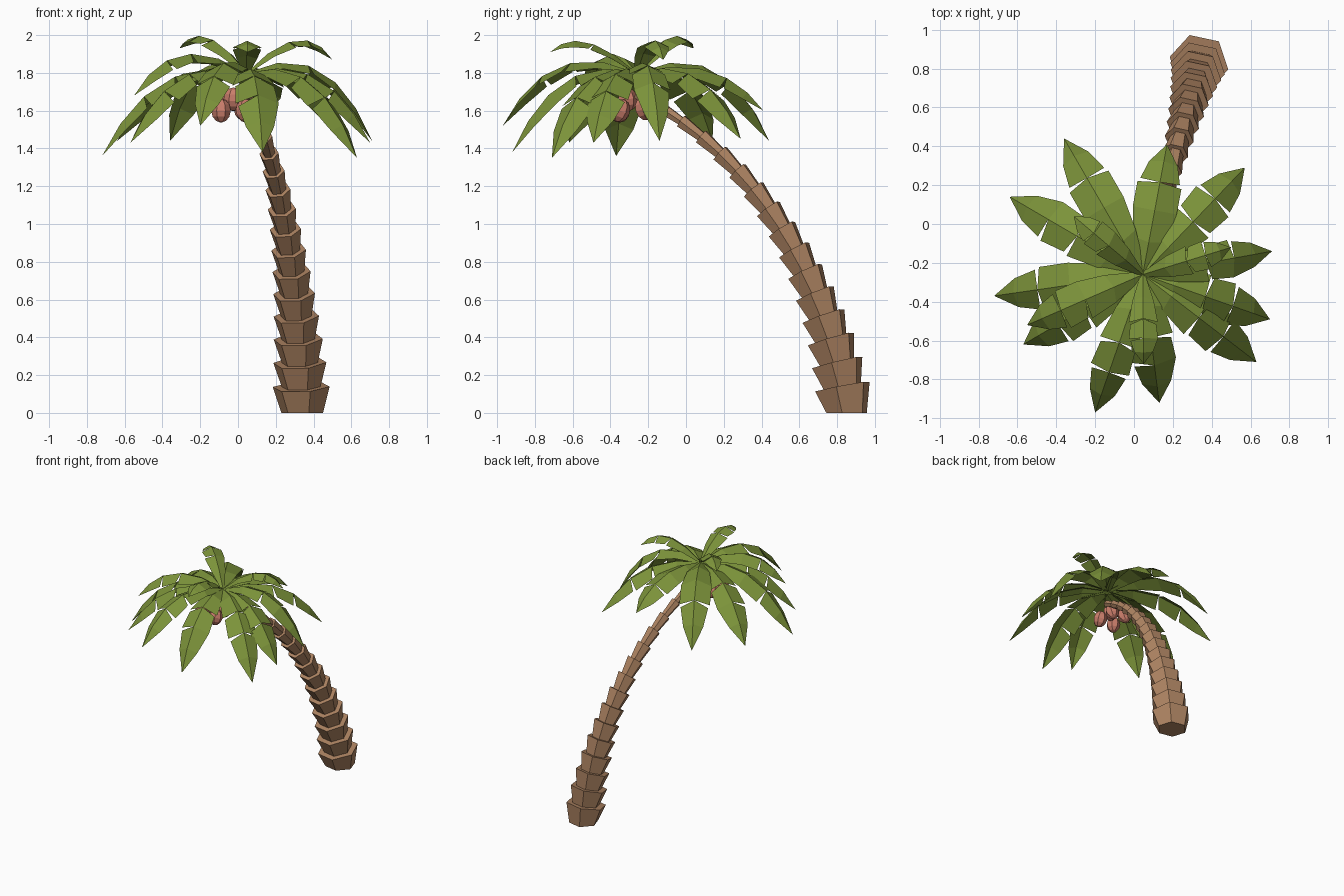
import bpy
import bmesh
import math
import random
from mathutils import Vector, Matrix

random.seed(4)
default_cube = bpy.data.objects.get("Cube")
if default_cube:
    bpy.data.objects.remove(default_cube, do_unlink=True)


def make_material(name, colour):
    material = bpy.data.materials.new(name)
    material.use_nodes = True
    rgba = (*colour, 1)
    material.diffuse_color = rgba
    material.node_tree.nodes["Principled BSDF"].inputs["Base Color"].default_value = rgba
    return material


def finish(bm, name, material):
    mesh = bpy.data.meshes.new(name)
    bm.to_mesh(mesh)
    bm.free()
    mesh.materials.append(material)
    obj = bpy.data.objects.new(name, mesh)
    bpy.context.collection.objects.link(obj)
    return obj


bark = make_material("bark brown", (0.43, 0.235, 0.125))
green = make_material("leaf green", (0.2, 0.29, 0.042))
shell = make_material("coconut pink", (0.6, 0.21, 0.15))

CROWN = Vector((0.045, -0.26, 1.8))


# Trunk: stacked hexagonal cups that flare upwards along a bent path
def trunk_point(t):
    a, b = Vector((0.34, 0.85, 0)), Vector((0.32, 0.77, 0.6))
    c, d = Vector((0.24, 0.46, 1.31)), CROWN - Vector((0, 0, 0.11))
    u = 1 - t
    return a * u**3 + b * 3 * t * u**2 + c * 3 * t**2 * u + d * t**3


def trunk_ring(bm, t, radius):
    tangent = trunk_point(t + 0.01) - trunk_point(t - 0.01)
    if t == 0:
        tangent = Vector((0, 0, 1))
    turn = Vector((0, 0, 1)).rotation_difference(tangent)
    ring = []
    for k in range(6):
        angle = math.radians(60 * k - 12)
        offset = Vector((math.cos(angle), math.sin(angle), 0)) * radius
        ring.append(bm.verts.new(trunk_point(t) + turn @ offset))
    return ring


def build_trunk(segments=16):
    bm = bmesh.new()
    rings = []
    for i in range(segments):
        low, high = (i / segments) ** 0.93, ((i + 1) / segments) ** 0.93
        radius = 0.03 + 0.135 * (1 - (i + 1) / segments) ** 1.3
        rings.append(trunk_ring(bm, low, radius * 0.73))
        rings.append(trunk_ring(bm, high, radius))
    for lower, upper in zip(rings, rings[1:]):
        for k in range(6):
            n = (k + 1) % 6
            bm.faces.new((lower[k], lower[n], upper[n], upper[k]))
    bm.faces.new(rings[0][::-1])
    bm.faces.new(rings[-1])
    finish(bm, "trunk", bark)


# Leaves: folded strips along an arch, with small notches torn into the edges
STATIONS = (0, 0.2, 0.42, 0.64, 0.83, 1)
WIDTHS = (0.02, 0.085, 0.115, 0.115, 0.075, 0)


def build_leaf(name, tip, lift, scale):
    tip = Vector(tip)
    control = CROWN.lerp(tip, 0.65)
    control.z = lift
    side = (tip - CROWN).cross(Vector((0, 0, 1))).normalized()

    def rib(t):
        return CROWN * (1 - t)**2 + control * 2 * t * (1 - t) + tip * t**2

    def edge(t, width, sign):
        normal = side.cross(rib(t + 0.01) - rib(t - 0.01)).normalized()
        return rib(t) + (side * sign - normal * 0.45) * width * scale

    bm = bmesh.new()
    spine = [bm.verts.new(rib(t)) for t in STATIONS]
    for sign in (-1, 1):
        notches = random.sample((2, 3), random.randint(1, 2))
        start = bm.verts.new(edge(0, WIDTHS[0], sign))
        for i in range(len(STATIONS) - 1):
            last = i + 2 == len(STATIONS)
            if last:
                corners = [spine[i], start, spine[i + 1]]
            else:
                t, width = STATIONS[i + 1], WIDTHS[i + 1]
                end = bm.verts.new(edge(t + 0.015, width, sign))
                corners = [spine[i], start, end, spine[i + 1]]
                start = end
                if i + 1 in notches:
                    start = bm.verts.new(edge(t + 0.045, width * 0.9, sign))
            bm.faces.new(corners if sign > 0 else corners[::-1])
    finish(bm, name, green)


HIGH, MIDDLE, LOW = 2.11, 2.01, 1.92
leaves = {
    "back_right_leaf": ((-0.36, 0.44, 1.44), MIDDLE, 1),
    "right_back_leaf": ((-0.64, 0.14, 1.44), LOW, 1),
    "right_leaf": ((-0.72, -0.37, 1.36), LOW, 1),
    "right_front_leaf": ((-0.57, -0.62, 1.43), LOW, 1),
    "right_upper_leaf": ((-0.55, -0.52, 1.68), 2.05, 0.9),
    "front_right_leaf": ((-0.2, -0.97, 1.52), MIDDLE, 0.9),
    "front_left_leaf": ((0.13, -0.92, 1.38), LOW, 1),
    "left_front_leaf": ((0.63, -0.71, 1.35), LOW, 1),
    "left_low_leaf": ((0.7, -0.49, 1.43), LOW, 1),
    "left_leaf": ((0.71, -0.14, 1.44), MIDDLE, 0.85),
    "left_back_leaf": ((0.57, 0.29, 1.45), LOW, 1),
    "back_leaf": ((0.17, 0.41, 1.6), LOW, 1),
    "top_left_leaf": ((0.5, -0.12, 1.87), HIGH, 0.65),
    "top_right_leaf": ((-0.31, 0.04, 1.93), HIGH, 0.65),
    "top_front_leaf": ((0.05, -0.72, 1.91), HIGH - 0.04, 0.65),
}


# Coconuts: faceted balls hanging under the crown
def build_coconut(index, place):
    bm = bmesh.new()
    tilt = Matrix.Rotation(random.uniform(-0.4, 0.4), 4, "X")
    shape = Matrix.Translation(place) @ tilt @ Matrix.Diagonal((1, 1, 1.2, 1))
    bmesh.ops.create_uvsphere(bm, u_segments=7, v_segments=6, radius=0.053, matrix=shape)
    finish(bm, f"coconut_{index}", shell)


build_trunk()
for leaf_name, (tip, lift, scale) in leaves.items():
    build_leaf(leaf_name, tip, lift, scale)
spots = ((-0.09, -0.35, 1.6), (0.04, -0.35, 1.6), (-0.025, -0.31, 1.66),
         (0.03, -0.22, 1.61), (-0.09, -0.22, 1.62))
for number, spot in enumerate(spots, 1):
    build_coconut(number, spot)
